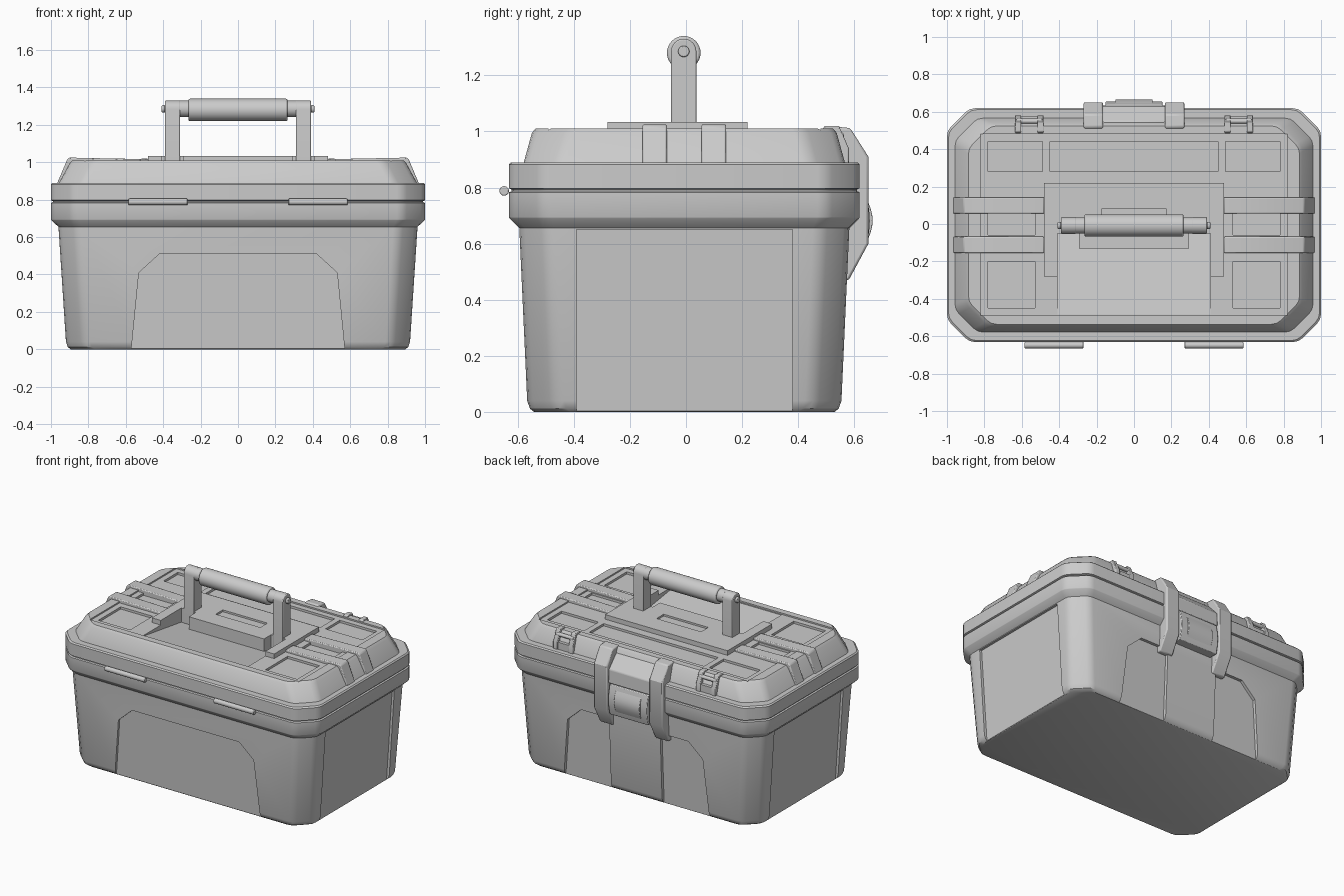
import bpy, bmesh, math
from mathutils import Vector

cube = bpy.data.objects.get("Cube")
if cube:
    bpy.data.objects.remove(cube, do_unlink=True)

GREY = (0.6, 0.6, 0.6, 1)
mat = bpy.data.materials.new("grey_plastic")
mat.use_nodes = True
mat.diffuse_color = GREY
bsdf = next(n for n in mat.node_tree.nodes if n.type == 'BSDF_PRINCIPLED')
bsdf.inputs["Base Color"].default_value = GREY
SIDES = (("left", 1), ("right", -1))


def activate(ob):
    bpy.ops.object.select_all(action='DESELECT')
    ob.select_set(True)
    bpy.context.view_layer.objects.active = ob


def finish(name, bm):
    bmesh.ops.recalc_face_normals(bm, faces=bm.faces)
    mesh = bpy.data.meshes.new(name)
    bm.to_mesh(mesh)
    bm.free()
    mesh.materials.append(mat)
    ob = bpy.data.objects.new(name, mesh)
    bpy.context.collection.objects.link(ob)
    return ob


def smooth(ob):
    activate(ob)
    bpy.ops.object.shade_smooth_by_angle(angle=math.radians(32))


def prism(name, axis, pts, a, b, shear=0, bevel=0.0):
    """Extrude a profile along an axis; shear leans it with height."""
    place = {'X': lambda p, t: (t, p[0], p[1]),
             'Y': lambda p, t: (p[0], t + shear * p[1], p[1]),
             'Z': lambda p, t: (p[0], p[1], t)}[axis]
    bm = bmesh.new()
    rings = [[bm.verts.new(place(p, t)) for p in pts] for t in (a, b)]
    n = len(pts)
    for ring in rings:
        bm.faces.new(ring)
    for i in range(n):
        j = (i + 1) % n
        bm.faces.new((rings[0][i], rings[0][j], rings[1][j], rings[1][i]))
    ob = finish(name, bm)
    if bevel:
        mod = ob.modifiers.new("soft_edges", 'BEVEL')
        mod.width, mod.segments = bevel, 2
        mod.limit_method, mod.angle_limit = 'ANGLE', math.radians(35)
        smooth(ob)
    return ob


def rect(x0, x1, y0, y1):
    return [(x0, y0), (x1, y0), (x1, y1), (x0, y1)]


def box(name, x0, x1, y0, y1, z0, z1, bevel=0.0):
    return prism(name, 'Z', rect(x0, x1, y0, y1), z0, z1, bevel=bevel)


def cylinder(name, x0, x1, y, z, r, bevel=0.004):
    pts = [(y + r * math.cos(k * math.tau / 32), z + r * math.sin(k * math.tau / 32))
           for k in range(32)]
    return prism(name, 'X', pts, x0, x1, bevel=bevel)


def outline(hx, hy, c, r=0.03):
    """Chamfered rectangle with eased corners."""
    raw = [(hx, -hy + c), (hx, hy - c), (hx - c, hy), (-hx + c, hy),
           (-hx, hy - c), (-hx, -hy + c), (-hx + c, -hy), (hx - c, -hy)]
    raw = [Vector(p) for p in raw]
    out = []
    for i, p in enumerate(raw):
        before = p + (raw[i - 1] - p).normalized() * r
        after = p + (raw[(i + 1) % len(raw)] - p).normalized() * r
        out += [before, (before + after) / 4 + p / 2, after]
    return out


def loft(name, sections):
    bm = bmesh.new()
    rings = [[bm.verts.new((p.x, p.y - 0.006, z)) for p in outline(hx, hy, c)]
             for z, hx, hy, c in sections]
    n = len(rings[0])
    for lo, hi in zip(rings, rings[1:]):
        for i in range(n):
            j = (i + 1) % n
            bm.faces.new((lo[i], lo[j], hi[j], hi[i]))
    bm.faces.new(rings[0])
    bm.faces.new(rings[-1])
    return finish(name, bm)


def cut(ob, cutters):
    for c in cutters:
        c.hide_render = True
        mod = ob.modifiers.new("cut", 'BOOLEAN')
        mod.operation, mod.solver, mod.object = 'DIFFERENCE', 'EXACT', c
        activate(ob)
        bpy.ops.object.modifier_apply(modifier=mod.name)
        bpy.data.objects.remove(c, do_unlink=True)
    smooth(ob)


# Tapered tub with flared rim
body = loft("body", [(0, .895, .535, .1), (.012, .91, .55, .1), (.04, .92, .56, .1),
                     (.655, .96, .588, .1), (.69, .998, .623, .12), (.695, 1, .625, .12),
                     (.783, 1, .625, .12), (.787, .99, .615, .12), (.79, .99, .615, .12)])

# Recessed wall panels
half = [(.2, -.05), (.575, -.05), (.53, .41), (.42, .51), (.2, .51)]
front = half[1:4] + [(-x, z) for x, z in reversed(half[1:4])]
cutters = [prism("front_cut", 'Y', front, -1, -.547, shear=-.048)]
for side, s in SIDES:
    cutters.append(prism("back_cut_" + side, 'Y', [(s * x, z) for x, z in half],
                         .53, 1, shear=.048))
    wall = [(s * .895, -.05), (s * 1.2, -.05), (s * 1.2, .65), (s * .943, .65)]
    cutters.append(prism("side_cut_" + side, 'Y', wall, -.39, .38))
cut(body, cutters)

# Lid with sloped shoulders
lid = loft("lid", [(.79, .99, .615, .12), (.793, .99, .615, .12), (.797, 1, .625, .12),
                   (.882, 1, .625, .12), (.89, .992, .617, .12), (.89, .957, .572, .12),
                   (.995, .9, .543, .12), (1.01, .885, .53, .12)])

# Sunken deck, tray panels and handle pocket
cutters = [box("deck_cut", -.82, .82, -.49, .48, 1.0, 1.2),
           box("back_panel_cut", -.45, .45, .28, .44, .984, 1.2)]
for side, s in SIDES:
    for x0, x1, y0, y1 in ((.49, .78, .28, .44), (.53, .78, -.06, .06), (.53, .78, -.45, -.2)):
        x0, x1 = sorted((s * x0, s * x1))
        cutters.append(box("panel_cut", x0, x1, y0, y1, .984, 1.2))
ramp = [(-.485, .997), (-.03, .93), (-.03, 1.2), (-.485, 1.2)]
cutters.append(prism("pocket_cut", 'X', ramp, -.41, .41))
cut(lid, cutters)

# Handle base plate with slot
plate = [(-.48, -.28), (-.41, -.28), (-.41, -.05), (-.295, -.05), (-.295, -.13)]
plate += [(-x, y) for x, y in reversed(plate)] + [(.48, .22), (-.48, .22)]
base = prism("handle_base", 'Z', plate, .92, 1.033)
cut(base, [box("slot_cut", -.175, .175, .0, .08, 1.02, 1.2)])

# Carry handle
cylinder("handle_grip", -.265, .265, -.008, 1.28, .06, bevel=.008)
arch = [(-.053, .93), (.037, .93)]
arch += [(-.008 + .045 * math.cos(k * math.pi / 12), 1.285 + .045 * math.sin(k * math.pi / 12))
         for k in range(13)]
for side, s in SIDES:
    x0, x1 = sorted((s * .31, s * .39))
    prism("handle_post_" + side, 'X', arch, x0, x1, bevel=.005)
    x0, x1 = sorted((s * .25, s * .32))
    cylinder("handle_collar_" + side, x0, x1, -.008, 1.285, .044)
    x0, x1 = sorted((s * .39, s * .408))
    cylinder("handle_pin_" + side, x0, x1, -.008, 1.285, .02)

# Hinge barrels, lid ribs, latch arms and rear clips on both sides
rib = [(.48, .97), (.48, 1.016), (.9, 1.025), (.912, 1.018), (.968, .885), (.8, .885)]
arm = [(.5, 1.0), (.52, 1.018), (.585, 1.012), (.65, .91), (.65, .6), (.58, .47), (.5, .47)]
lug = [(.48, .9), (.48, 1.0), (.495, 1.02), (.545, 1.02), (.58, .94), (.58, .885)]
for side, s in SIDES:
    x0, x1 = sorted((s * .27, s * .585))
    cylinder("hinge_" + side, x0, x1, -.648, .788, .017)
    for place, y0, y1 in (("front", -.155, -.068), ("rear", .055, .143)):
        prism(f"rib_{place}_{side}", 'Y', [(s * x, z) for x, z in rib], y0, y1, bevel=.006)
    x0, x1 = sorted((s * .165, s * .27))
    prism("latch_arm_" + side, 'X', arm, x0, x1, bevel=.008)
    for i, mid in enumerate((.5, .62)):
        prism(f"clip_lug_{side}_{i}", 'X', lug, s * mid - .017, s * mid + .017, bevel=.004)
    x0, x1 = sorted((s * .49, s * .63))
    cylinder("clip_bar_" + side, x0, x1, .55, .985, .013)
    box("clip_seat_" + side, x0, x1, .5, .575, .89, .94)

# Latch between the arms
cap = [(.5, .97), (.55, .97), (.63, .885), (.635, .79), (.5, .79)]
prism("latch_cap", 'X', cap, -.166, .166, bevel=.006)


def bulge(y, depth, z0, z1):
    arc = [(y + depth * math.sin(k * math.pi / 10), z0 + (z1 - z0) * k / 10) for k in range(11)]
    return [(.56, z0)] + arc + [(.56, z1)]


prism("latch_flap", 'X', bulge(.638, .017, .575, .787), -.152, .152, bevel=.004)
prism("latch_pad", 'X', bulge(.642, .023, .6, .765), -.1, .1, bevel=.003)
